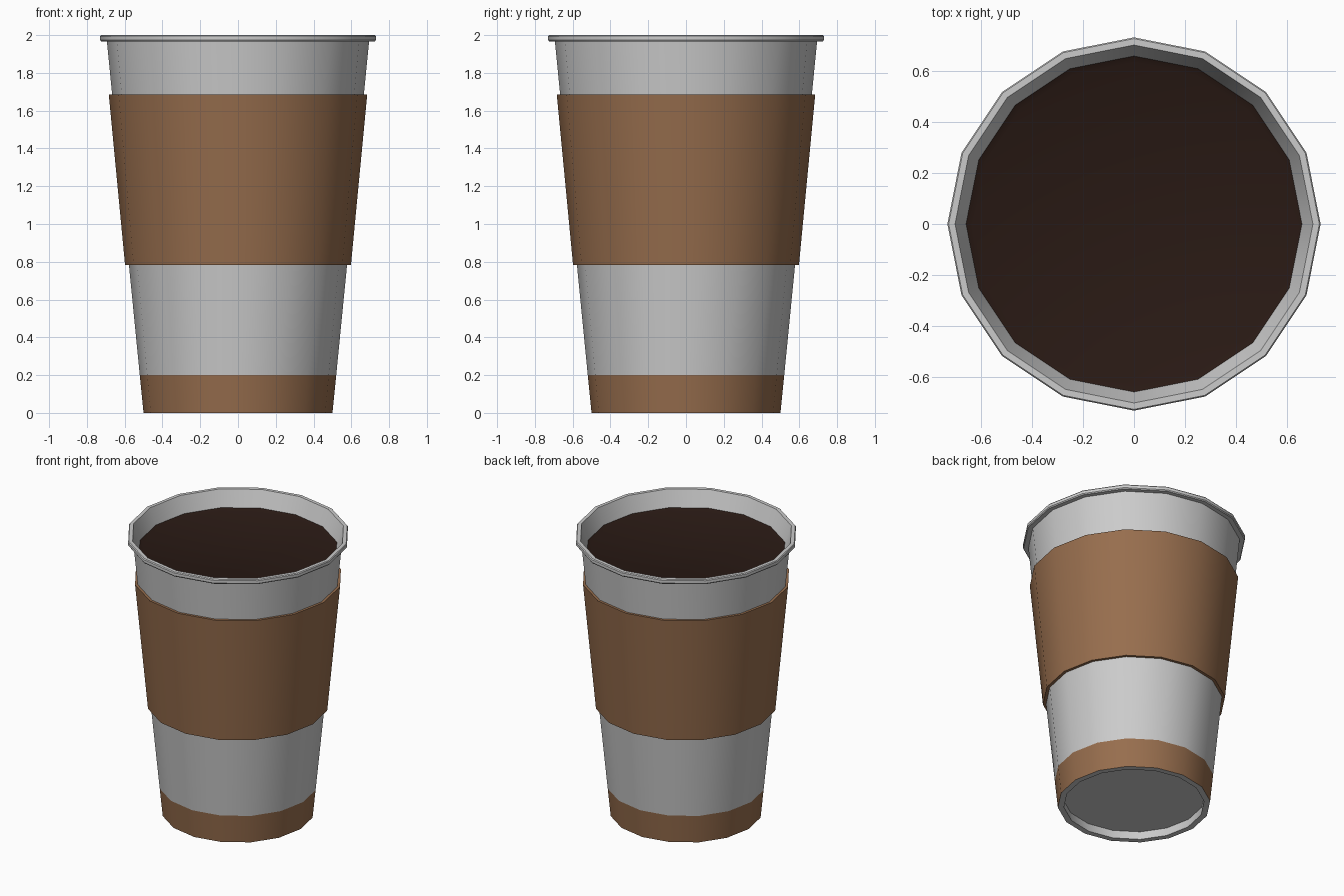
import bpy, bmesh, math

if "Cube" in bpy.data.objects:
    bpy.data.objects.remove(bpy.data.objects["Cube"])

SIDES = 16


def material(name, rgb):
    mat = bpy.data.materials.new(name)
    mat.diffuse_color = (*rgb, 1)
    mat.use_nodes = True
    mat.node_tree.nodes["Principled BSDF"].inputs["Base Color"].default_value = mat.diffuse_color
    return mat


def lathe(name, profile, mat=None, closed=False):
    """Spin an (r, z) profile around z; r = 0 becomes a single centre point."""
    bm = bmesh.new()
    rings = []
    for r, z in profile:
        if r == 0:
            rings.append([bm.verts.new((0, 0, z))] * SIDES)
        else:
            rings.append([bm.verts.new((r * math.cos(a), r * math.sin(a), z))
                          for a in (2 * math.pi * i / SIDES for i in range(SIDES))])
    if closed:
        rings.append(rings[0])
    for lo, hi in zip(rings, rings[1:]):
        for i in range(SIDES):
            j = (i + 1) % SIDES
            corners = [lo[i], lo[j], hi[j], hi[i]]
            bm.faces.new(list(dict.fromkeys(corners)))
    mesh = bpy.data.meshes.new(name)
    bm.to_mesh(mesh)
    bm.free()
    obj = bpy.data.objects.new(name, mesh)
    bpy.context.collection.objects.link(obj)
    if mat:
        mesh.materials.append(mat)
    bpy.ops.object.select_all(action='DESELECT')
    obj.select_set(True)
    bpy.context.view_layer.objects.active = obj
    bpy.ops.object.shade_smooth_by_angle(angle=math.radians(30))
    return obj


brown = material("cardboard", (0.31, 0.155, 0.075))
dark = material("coffee", (0.022, 0.010, 0.007))

# Underside: recessed floor and foot ring (profile runs inside to outside)
lathe("cup_bottom", [(0, 0.06), (0.466, 0.06), (0.46, 0), (0.5, 0)])

# Coloured band at the foot
lathe("base_band", [(0.5, 0), (0.52, 0.2)], brown)

# Outer wall, rolled rim and visible inner wall
lathe("cup_wall", [(0.52, 0.2), (0.694, 1.967), (0.725, 1.967), (0.73, 1.974),
                   (0.73, 1.994), (0.725, 2.0), (0.70, 2.0), (0.657, 1.885)])

# Cardboard sleeve, a thin closed shell around the wall
lathe("sleeve", [(0.578, 0.783), (0.598, 0.783), (0.684, 1.685), (0.666, 1.685)],
      brown, closed=True)

# Coffee with a slightly raised edge; profile runs outside to centre so it faces up
lathe("coffee", [(0.657, 1.885), (0.63, 1.872), (0, 1.872)], dark)

# Make the underside face down
bm = bmesh.new()
mesh = bpy.data.objects["cup_bottom"].data
bm.from_mesh(mesh)
bm.normal_update()
if min(bm.faces, key=lambda f: f.calc_center_median().xy.length).normal.z > 0:
    bmesh.ops.reverse_faces(bm, faces=bm.faces[:])
bm.to_mesh(mesh)
bm.free()
